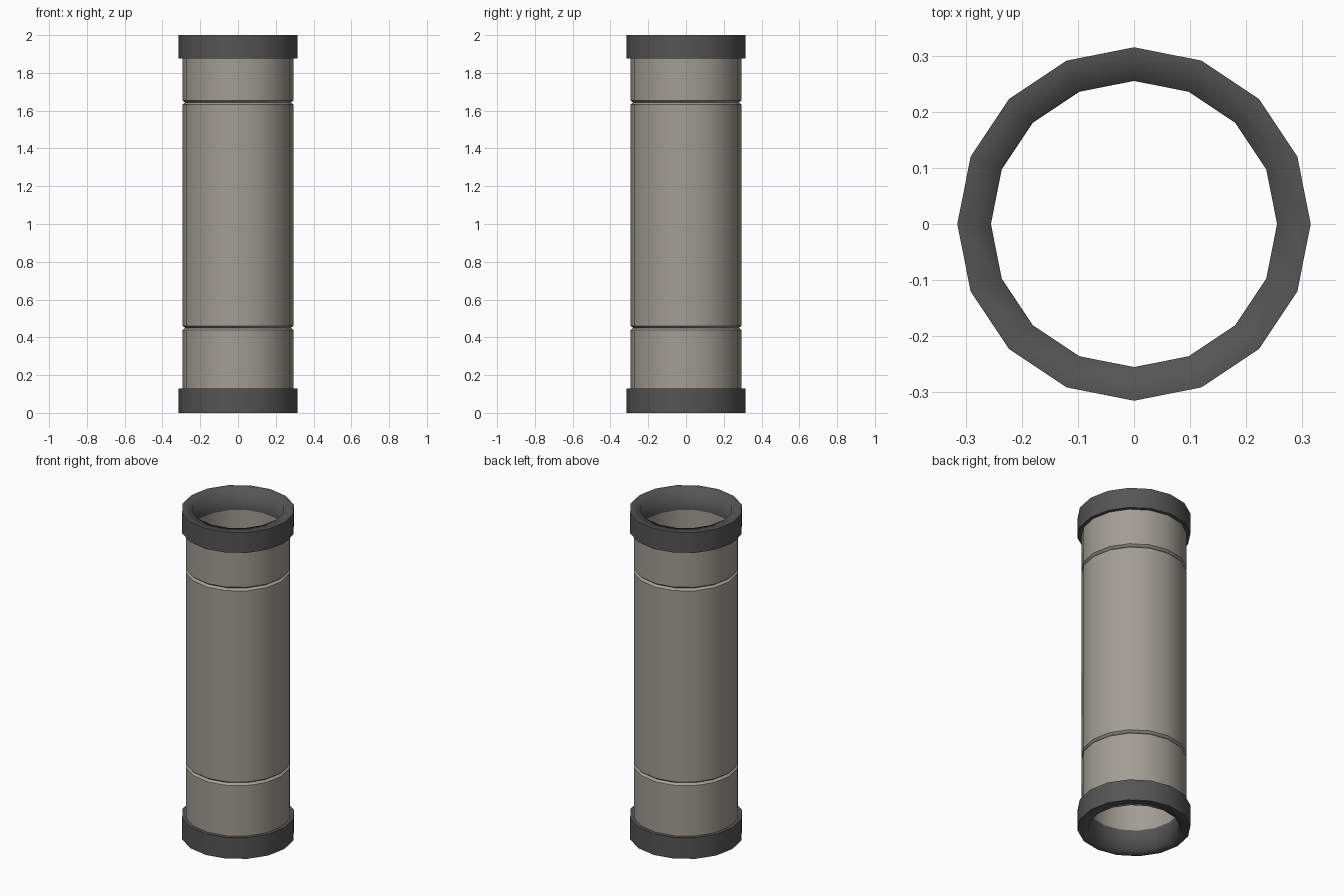
import bpy
import bmesh
import math

if "Cube" in bpy.data.objects:
    bpy.data.objects.remove(bpy.data.objects["Cube"])

SIDES = 16
R_BODY, R_RING, R_IN = 0.294, 0.315, 0.255
LOW, HIGH, TOP = 0.13, 1.875, 2.0


def material(name, rgb):
    m = bpy.data.materials.new(name)
    m.diffuse_color = (*rgb, 1.0)
    m.use_nodes = True
    m.node_tree.nodes["Principled BSDF"].inputs["Base Color"].default_value = m.diffuse_color
    return m


def lathe(name, profiles, mat):
    """Revolve lists of (radius, z, sharp) points around z."""
    bm = bmesh.new()
    for profile in profiles:
        loops = []
        for r, z, _ in profile:
            loops.append([bm.verts.new((r * math.cos(2 * math.pi * j / SIDES),
                                        r * math.sin(2 * math.pi * j / SIDES), z))
                          for j in range(SIDES)])
        for a, b in zip(loops, loops[1:]):
            for j in range(SIDES):
                k = (j + 1) % SIDES
                bm.faces.new((a[j], a[k], b[k], b[j])).smooth = True
        for loop, point in zip(loops, profile):
            if point[2]:
                for j in range(SIDES):
                    edge = bm.edges.get((loop[j], loop[(j + 1) % SIDES]))
                    edge.smooth = False
    me = bpy.data.meshes.new(name)
    bm.to_mesh(me)
    bm.free()
    me.materials.append(mat)
    ob = bpy.data.objects.new(name, me)
    bpy.context.collection.objects.link(ob)
    return ob


grey = material("warm grey", (0.36, 0.34, 0.30))
dark = material("dark grey", (0.09, 0.09, 0.09))

# Pipe body: outer wall with two narrow V grooves, plus the bore
outer = [(R_BODY, LOW, True)]
for z in (0.45, 1.643):
    outer += [(R_BODY, z - 0.011, True), (R_BODY - 0.014, z, True),
              (R_BODY, z + 0.011, True)]
outer.append((R_BODY, HIGH, True))
bore = [(R_IN, HIGH, True), (R_IN, LOW, True)]
lathe("pipe_body", [outer, bore], grey)

# End collars: the inner lip is smooth, the outer lip is sharp
lathe("top_collar", [[(R_BODY, HIGH, True), (R_RING, HIGH, True), (R_RING, TOP, True),
                      (R_IN, TOP, False), (R_IN, HIGH, True)]], dark)
lathe("bottom_collar", [[(R_IN, LOW, True), (R_IN, 0, False), (R_RING, 0, True),
                         (R_RING, LOW, True), (R_BODY, LOW, True)]], dark)
